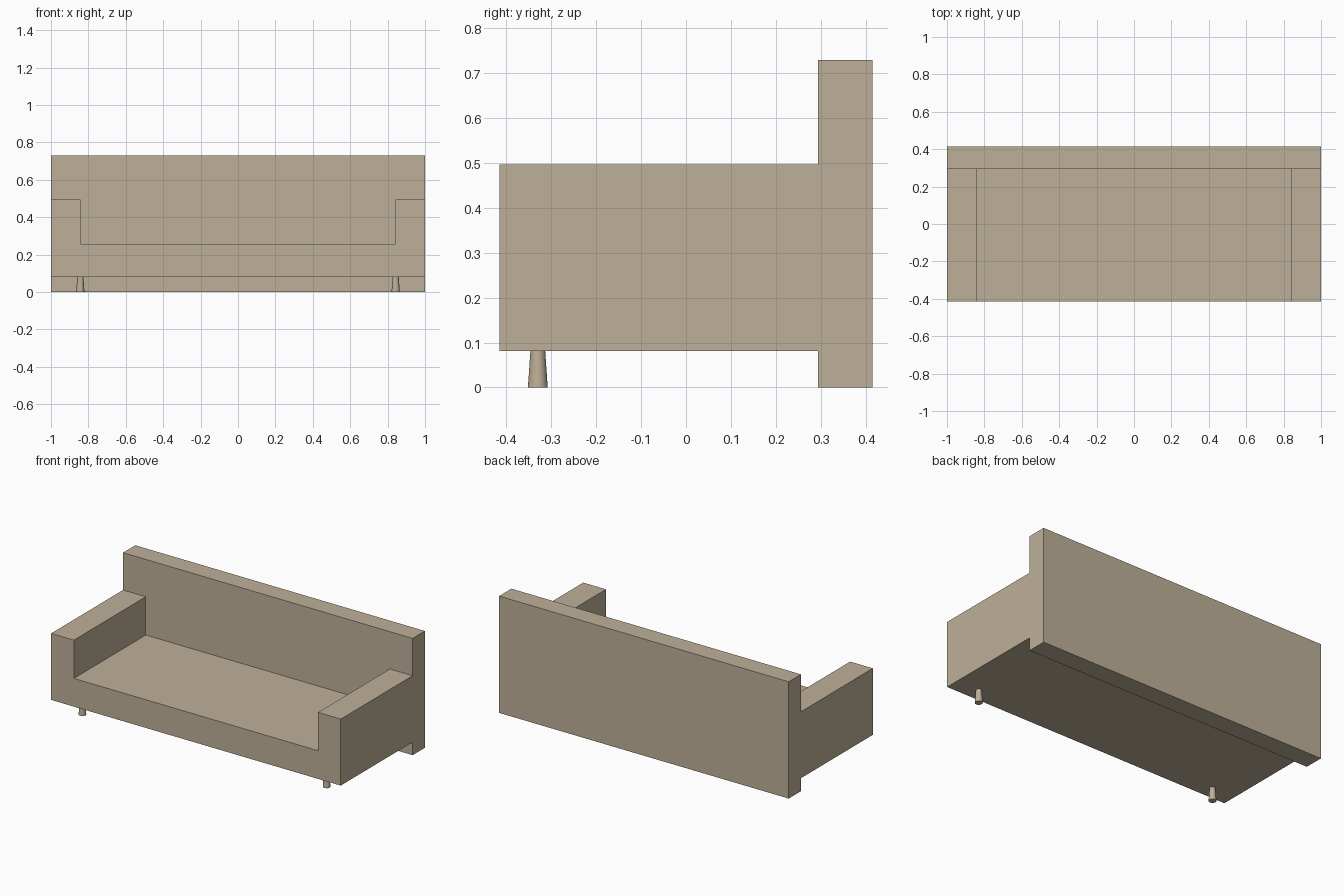
import bpy
import bmesh
from mathutils import Vector

if "Cube" in bpy.data.objects:
    bpy.data.objects.remove(bpy.data.objects["Cube"], do_unlink=True)

# Single upholstery colour
fabric = bpy.data.materials.new("beige fabric")
fabric.use_nodes = True
BEIGE = (0.515, 0.434, 0.314, 1.0)
fabric.diffuse_color = BEIGE
fabric.node_tree.nodes["Principled BSDF"].inputs["Base Color"].default_value = BEIGE

FRONT, BACK_FRONT, BACK = -0.415, 0.294, 0.415
UNDERSIDE, SEAT, ARM, TOP = 0.081, 0.257, 0.496, 0.729
INNER = 0.843


def add_object(name, bm):
    bmesh.ops.recalc_face_normals(bm, faces=bm.faces)
    mesh = bpy.data.meshes.new(name)
    bm.to_mesh(mesh)
    bm.free()
    mesh.materials.append(fabric)
    obj = bpy.data.objects.new(name, mesh)
    bpy.context.collection.objects.link(obj)
    return obj


def extrude_profile(name, profile, y0, y1):
    """Extrude an x-z outline from y0 to y1."""
    bm = bmesh.new()
    face = bm.faces.new([bm.verts.new((x, y0, z)) for x, z in profile])
    result = bmesh.ops.extrude_face_region(bm, geom=[face], use_keep_orig=True)
    verts = [v for v in result["geom"] if isinstance(v, bmesh.types.BMVert)]
    bmesh.ops.translate(bm, verts=verts, vec=Vector((0, y1 - y0, 0)))
    return add_object(name, bm)


# Seat and both armrests in one U-shaped body
half = [(1, UNDERSIDE), (1, ARM), (INNER, ARM), (INNER, SEAT)]
outline = half + [(-x, z) for x, z in reversed(half)]
extrude_profile("seat_and_armrests", outline, FRONT, BACK_FRONT)

# Backrest slab reaching the floor
extrude_profile("backrest", [(-1, 0), (1, 0), (1, TOP), (-1, TOP)], BACK_FRONT, BACK)

# Round front legs, wider at the foot
for side, x in (("left", INNER), ("right", -INNER)):
    bm = bmesh.new()
    bmesh.ops.create_cone(bm, cap_ends=True, segments=24, radius1=0.022,
                          radius2=0.0165, depth=UNDERSIDE)
    bmesh.ops.translate(bm, verts=bm.verts, vec=Vector((x, -0.33, UNDERSIDE / 2)))
    for f in bm.faces:
        f.smooth = len(f.verts) == 4
    for e in bm.edges:
        e.smooth = all(len(f.verts) == 4 for f in e.link_faces)
    add_object(f"front_leg_{side}", bm)
